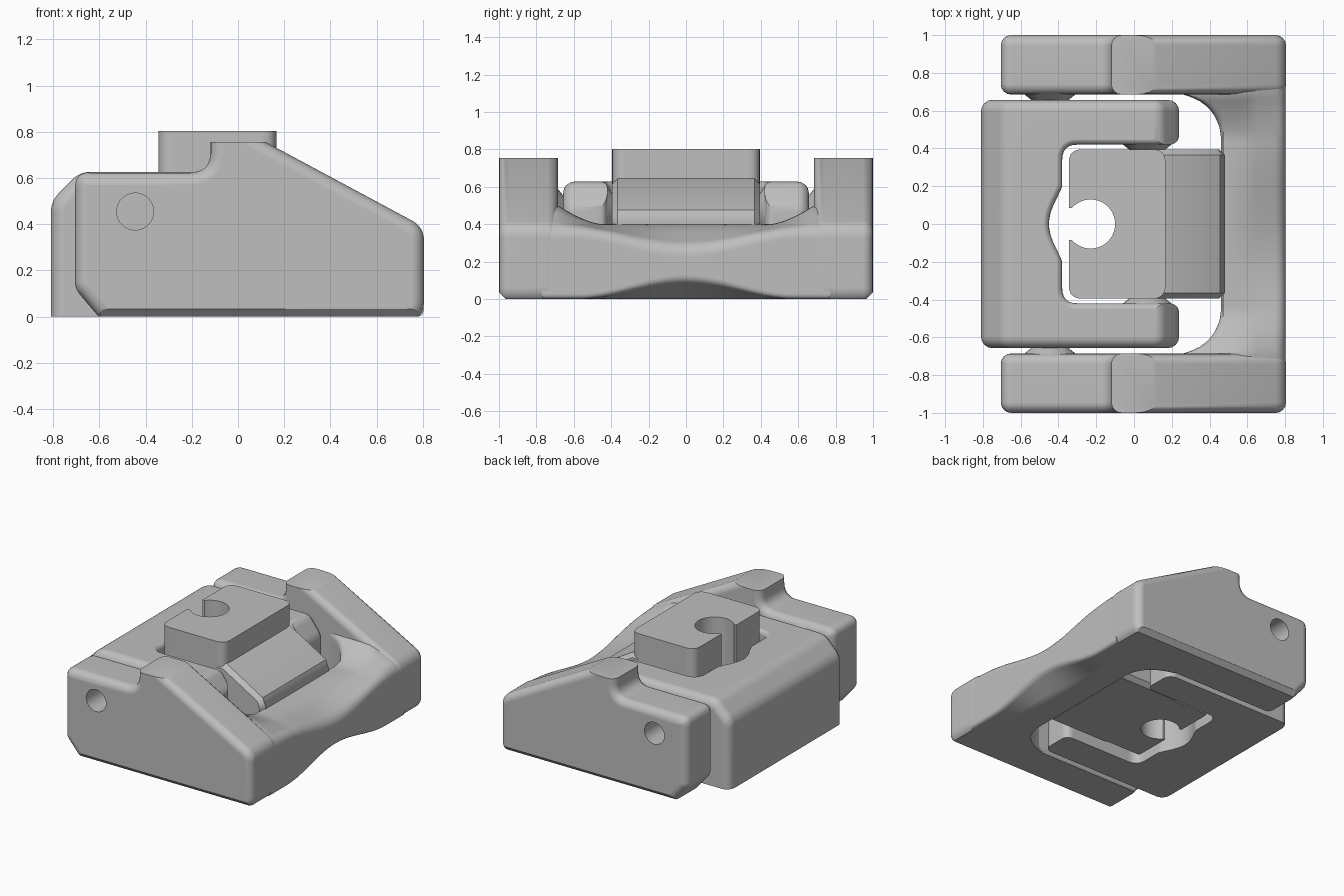
import bpy, bmesh, math
from mathutils import Vector

if "Cube" in bpy.data.objects:
    bpy.data.objects.remove(bpy.data.objects["Cube"])

grey = bpy.data.materials.new("plain_grey")
grey.use_nodes = True
grey.diffuse_color = (0.52, 0.52, 0.52, 1)
grey.node_tree.nodes["Principled BSDF"].inputs["Base Color"].default_value = (0.52, 0.52, 0.52, 1)


def rounded(points, steps=6):
    """Outline from (a, b, trim) corners; trim > 0 rounds the corner."""
    out = []
    for i, (a, b, d) in enumerate(points):
        p = Vector((a, b))
        if d == 0:
            out.append(p)
            continue
        before = Vector(points[i - 1][:2]) - p
        after = Vector(points[(i + 1) % len(points)][:2]) - p
        start, end = p + before.normalized() * d, p + after.normalized() * d
        for k in range(steps + 1):
            t = k / steps
            out.append(start * (1 - t) ** 2 + p * 2 * t * (1 - t) + end * t * t)
    return out


def finish(name, bm):
    bmesh.ops.recalc_face_normals(bm, faces=bm.faces)
    mesh = bpy.data.meshes.new(name)
    bm.to_mesh(mesh)
    bm.free()
    obj = bpy.data.objects.new(name, mesh)
    bpy.context.collection.objects.link(obj)
    mesh.materials.append(grey)
    return obj


def smooth(obj):
    bpy.ops.object.select_all(action='DESELECT')
    obj.select_set(True)
    bpy.context.view_layer.objects.active = obj
    bpy.ops.object.shade_smooth_by_angle(angle=math.radians(32))
    obj.modifiers.new("flat_face_normals", 'WEIGHTED_NORMAL').keep_sharp = True


def combine(obj, other, operation):
    mod = obj.modifiers.new("combine", 'BOOLEAN')
    mod.object, mod.operation, mod.solver = other, operation, 'EXACT'
    bpy.context.view_layer.objects.active = obj
    bpy.ops.object.modifier_apply(modifier=mod.name)
    bpy.data.objects.remove(other)


def loft(sections):
    """Skin a list of equal-length rings and cap both ends."""
    bm = bmesh.new()
    rings = [[bm.verts.new(p) for p in s] for s in sections]
    n = len(rings[0])
    for r0, r1 in zip(rings, rings[1:]):
        for i in range(n):
            bm.faces.new((r0[i], r0[(i + 1) % n], r1[(i + 1) % n], r1[i]))
    caps = [bm.faces.new(rings[0]), bm.faces.new(rings[-1])]
    bmesh.ops.recalc_face_normals(bm, faces=bm.faces)
    return bm, caps


def prism(outline, axis, lo, hi):
    if axis == 'y':
        return loft([[(p.x, t, p.y) for p in outline] for t in (lo, hi)])
    return loft([[(p.x, p.y, t) for p in outline] for t in (lo, hi)])


def soften(bm, caps, width, segments=4):
    edges = list({e for f in caps for e in f.edges})
    bmesh.ops.bevel(bm, geom=edges, offset=width, segments=segments,
                    profile=0.5, affect='EDGES', clamp_overlap=False)


def trim(bm, point, normal):
    """Slice off everything on the normal side and close the cut."""
    cut = bmesh.ops.bisect_plane(bm, geom=bm.verts[:] + bm.edges[:] + bm.faces[:], dist=1e-5,
                                 plane_co=point, plane_no=normal, clear_outer=True)
    edges = [g for g in cut["geom_cut"] if isinstance(g, bmesh.types.BMEdge)]
    bmesh.ops.edgeloop_fill(bm, edges=edges)


def cone(name, x, z, y0, y1, r0, r1):
    ring = [2 * math.pi * k / 32 for k in range(32)]
    bm, _ = loft([[(x + r * math.cos(a), y, z + r * math.sin(a)) for a in ring]
                  for y, r in ((y0, r0), (y1, r1))])
    return finish(name, bm)


# Outer frame: two sloped side arms with pivot holes and chamfered feet
arm_profile = rounded([
    (-0.705, 0.12, 0.03), (-0.59, -0.015, 0), (0.805, -0.015, 0.08), (0.805, 0.388, 0.06),
    (0.0, 0.82, 0), (-0.12, 0.82, 0), (-0.12, 0.625, 0.085), (-0.705, 0.625, 0.065)])
for side, label in ((1, "back"), (-1, "front")):
    bm, caps = prism(arm_profile, 'y', *sorted((side * 0.685, side)))
    soften(bm, caps, 0.055)
    trim(bm, (0, 0, 0.755), (0, 0, 1))
    trim(bm, (0, 0, 0), (0, 0, -1))
    trim(bm, (0, side, 0.035), (0, side, -1))
    arm = finish(label + "_arm", bm)
    combine(arm, cone("drill", -0.445, 0.455, side * 0.76, side * 1.1, 0.08, 0.08), 'DIFFERENCE')
    smooth(arm)


# Outer frame: crossbar with rounded inner corners and a saddle-shaped waist
def swell(y, half_width):
    return math.cos(math.pi / 2 * min(1, abs(y) / half_width)) ** 2


def bar_section(y):
    u = min(abs(y), 0.685)
    corner = max(0, u - 0.45) / 0.235
    inner = 0.225 + 0.235 * math.sqrt(max(0, 1 - corner ** 2))
    waist = swell(u, 0.62)
    top = 0.4 + 0.1 * corner ** 1.5
    outline = rounded([
        (inner, 0, 0), (0.64, 0, 0.04), (0.803, 0.1 * swell(u, 0.58), 0.03),
        (0.803, 0.383 - 0.1 * waist, 0.06), (0.56, top - 0.01 * waist, 0.09), (inner, top, 0.04)])
    return [(p.x, y, p.y) for p in outline]


bm, _ = loft([bar_section(-0.77 + 1.54 * k / 64) for k in range(65)])
smooth(finish("crossbar", bm))

# Middle cradle: U-shaped plan with a round clearance notch, shaped by a shouldered side profile
notch = [(-0.38 - 0.07 * max(0, math.cos(math.pi / 2 * t / 8)) ** 1.2, 0.2 * t / 8, 0)
         for t in range(-8, 9)]
cradle_plan = rounded([
    (-0.83, -0.67, 0), (0.24, -0.67, 0), (0.24, -0.42, 0.06), (-0.38, -0.42, 0.08)] + notch + [
    (-0.38, 0.42, 0.08), (0.24, 0.42, 0.06), (0.24, 0.67, 0), (-0.83, 0.67, 0)])
bm, caps = prism(cradle_plan, 'z', 0, 0.628)
soften(bm, caps[1:], 0.035)
cradle = finish("cradle", bm)
shoulder_profile = rounded([
    (-0.81, -0.1, 0), (0.239, -0.1, 0), (0.239, 0.5, 0.04), (0.14, 0.627, 0.04),
    (-0.685, 0.627, 0.05), (-0.81, 0.5, 0.05)])
bm, caps = prism(shoulder_profile, 'y', -0.657, 0.657)
soften(bm, caps, 0.06)
combine(cradle, finish("shoulder", bm), 'INTERSECT')
smooth(cradle)

# Centre block: upright post with a keyhole slot and a chamfered base
bite = math.asin(0.085 / 0.13)
angles = [(math.pi - bite) * (1 - k / 16) for k in range(33)]
keyhole = [(-0.23 + 0.13 * math.cos(a), 0.13 * math.sin(a), 0) for a in angles]
post_plan = rounded([
    (-0.345, -0.395, 0.07), (0.167, -0.395, 0.07), (0.167, 0.395, 0.07), (-0.345, 0.395, 0.07),
    (-0.345, 0.085, 0)] + keyhole + [(-0.345, -0.085, 0)])
bm, _ = prism(post_plan, 'z', 0.04, 0.803)
for side in (1, -1):
    trim(bm, (0, side * 0.395, 0.08), (0, side, -1))
smooth(finish("slotted_post", bm))

# Centre block: sloped nose
nose_profile = rounded([
    (-0.06, 0.04, 0), (0.41, 0.04, 0), (0.45, 0.09, 0), (0.48, 0.41, 0),
    (0.455, 0.475, 0), (0.165, 0.645, 0), (-0.06, 0.645, 0)])
bm, caps = prism(nose_profile, 'y', -0.395, 0.395)
soften(bm, caps, 0.03, 1)
smooth(finish("sloped_nose", bm))

# Pivot bosses between the nested parts
for side, label in ((1, "back"), (-1, "front")):
    smooth(cone(label + "_outer_boss", -0.445, 0.455, side * 0.65, side * 0.69, 0.09, 0.14))
    smooth(cone(label + "_inner_boss", 0.07, 0.47, side * 0.39, side * 0.43, 0.09, 0.14))
